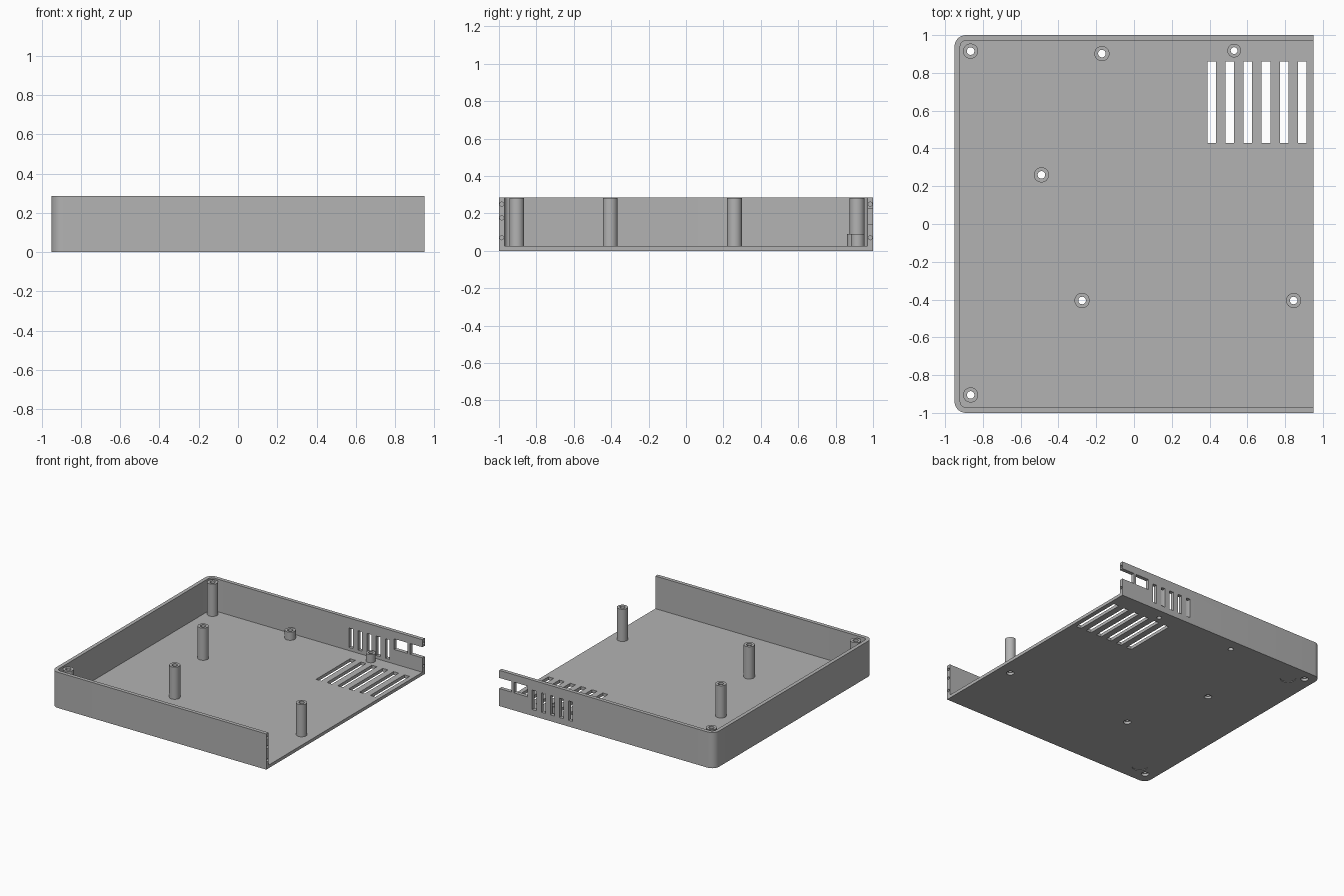
import bpy, bmesh, math

if "Cube" in bpy.data.objects:
    bpy.data.objects.remove(bpy.data.objects["Cube"], do_unlink=True)

HALF_X, HALF_Y, HEIGHT = 0.95, 1.0, 0.285
WALL, FLOOR, CORNER = 0.03, 0.025, 0.06

grey = bpy.data.materials.new("plastic_grey")
grey.use_nodes = True
grey.diffuse_color = (0.45, 0.45, 0.45, 1)
grey.node_tree.nodes["Principled BSDF"].inputs["Base Color"].default_value = grey.diffuse_color


def make_object(name, bm):
    bmesh.ops.recalc_face_normals(bm, faces=bm.faces)
    mesh = bpy.data.meshes.new(name)
    bm.to_mesh(mesh)
    bm.free()
    mesh.materials.append(grey)
    obj = bpy.data.objects.new(name, mesh)
    bpy.context.collection.objects.link(obj)
    return obj


def prism(name, points, z0, z1):
    """Extrude a plan outline upward."""
    bm = bmesh.new()
    face = bm.faces.new([bm.verts.new((x, y, z0)) for x, y in points])
    top = bmesh.ops.extrude_face_region(bm, geom=[face])["geom"]
    moved = [v for v in top if isinstance(v, bmesh.types.BMVert)]
    bmesh.ops.translate(bm, verts=moved, vec=(0, 0, z1 - z0))
    return make_object(name, bm)


def box(name, x0, x1, y0, y1, z0, z1):
    return prism(name, [(x0, y0), (x1, y0), (x1, y1), (x0, y1)], z0, z1)


def circle(x, y, r, n=32):
    return [(x + r * math.cos(math.tau * i / n), y + r * math.sin(math.tau * i / n)) for i in range(n)]


def outline(inset, right):
    """Plan with two rounded corners on the -x side and a square +x side."""
    r, w, d = CORNER - inset, HALF_X - inset, HALF_Y - inset
    pts = [(right, -d), (right, d)]
    for side, start in ((1, 90), (-1, 180)):
        for i in range(9):
            a = math.radians(start + 90 * i / 8)
            pts.append((r - w + r * math.cos(a), side * (d - r) + r * math.sin(a)))
    return pts


def cut(target, cutter):
    """Subtract a cutter and bake the result."""
    cutter.hide_render = True
    mod = target.modifiers.new("cut", 'BOOLEAN')
    mod.operation, mod.solver, mod.object = 'DIFFERENCE', 'EXACT', cutter
    bpy.context.view_layer.update()
    graph = bpy.context.evaluated_depsgraph_get()
    mesh = bpy.data.meshes.new_from_object(target.evaluated_get(graph))
    target.modifiers.clear()
    target.data = mesh
    bpy.data.objects.remove(cutter, do_unlink=True)


def smooth(obj):
    bpy.ops.object.select_all(action='DESELECT')
    obj.select_set(True)
    bpy.context.view_layer.objects.active = obj
    bpy.ops.object.shade_smooth_by_angle(angle=math.radians(30))


# Tray with floor and three walls, open on the +x side
tray = prism("tray", outline(0, HALF_X), 0, HEIGHT)
cut(tray, prism("cavity_cutter", outline(WALL, HALF_X + 0.1), FLOOR, HEIGHT + 0.1))

# Floor vent slots
for i in range(6):
    x = 0.411 + 0.096 * i
    cut(tray, box("floor_slot_cutter", x - 0.023, x + 0.023, 0.43, 0.86, -0.1, 0.1))

# Back wall vents, window and open-ended notch
for i in range(5):
    x = 0.32 + 0.08 * i
    cut(tray, box("wall_slot_cutter", x - 0.018, x + 0.018, 0.9, 1.1, 0.05, 0.205))
for x0, x1 in ((0.70, 0.82), (0.84, 1.1)):
    cut(tray, box("port_cutter", x0, x1, 0.9, 1.1, 0.14, 0.225))

# Screw holes in the open ends of the side walls
for y, heights in ((-0.985, (0.07, 0.176, 0.25)), (0.985, (0.07, 0.25))):
    for z in heights:
        pin = prism("pin_cutter", circle(0, 0, 0.011, 16), -0.08, 0.1)
        pin.rotation_euler = (0, math.pi / 2, 0)
        pin.location = (HALF_X, y, z)
        cut(tray, pin)

# Shallow round foot recesses under the two closed corners
for side in (-1, 1):
    cut(tray, prism("foot_cutter", circle(-0.765, side * 0.845, 0.058), -0.1, 0.005))

# Hollow standoffs: x, y, top height, outer radius, hole radius
TALL, SHORT = HEIGHT - 0.003, 0.09
standoffs = {
    "back_corner_post": (-0.865, 0.915, TALL, 0.04, 0.02),
    "front_corner_post": (-0.865, -0.905, TALL, 0.04, 0.02),
    "middle_post": (-0.49, 0.26, TALL, 0.04, 0.02),
    "front_middle_post": (-0.275, -0.405, TALL, 0.04, 0.02),
    "front_open_side_post": (0.845, -0.405, TALL, 0.04, 0.02),
    "short_middle_post": (-0.17, 0.902, SHORT, 0.04, 0.02),
    "short_vent_post": (0.53, 0.918, SHORT, 0.036, 0.018),
}
for name, (x, y, top, outer, hole) in standoffs.items():
    post = prism(name, circle(x, y, outer), FLOOR - 0.005, top)
    cut(post, prism("bore_cutter", circle(x, y, hole), -0.1, HEIGHT + 0.1))
    smooth(post)
    # Matching floor hole, widened below the tall posts
    wide = 0.028 if top == TALL else hole
    cut(tray, prism("floor_hole_cutter", circle(x, y, wide), -0.1, 0.1))

smooth(tray)
